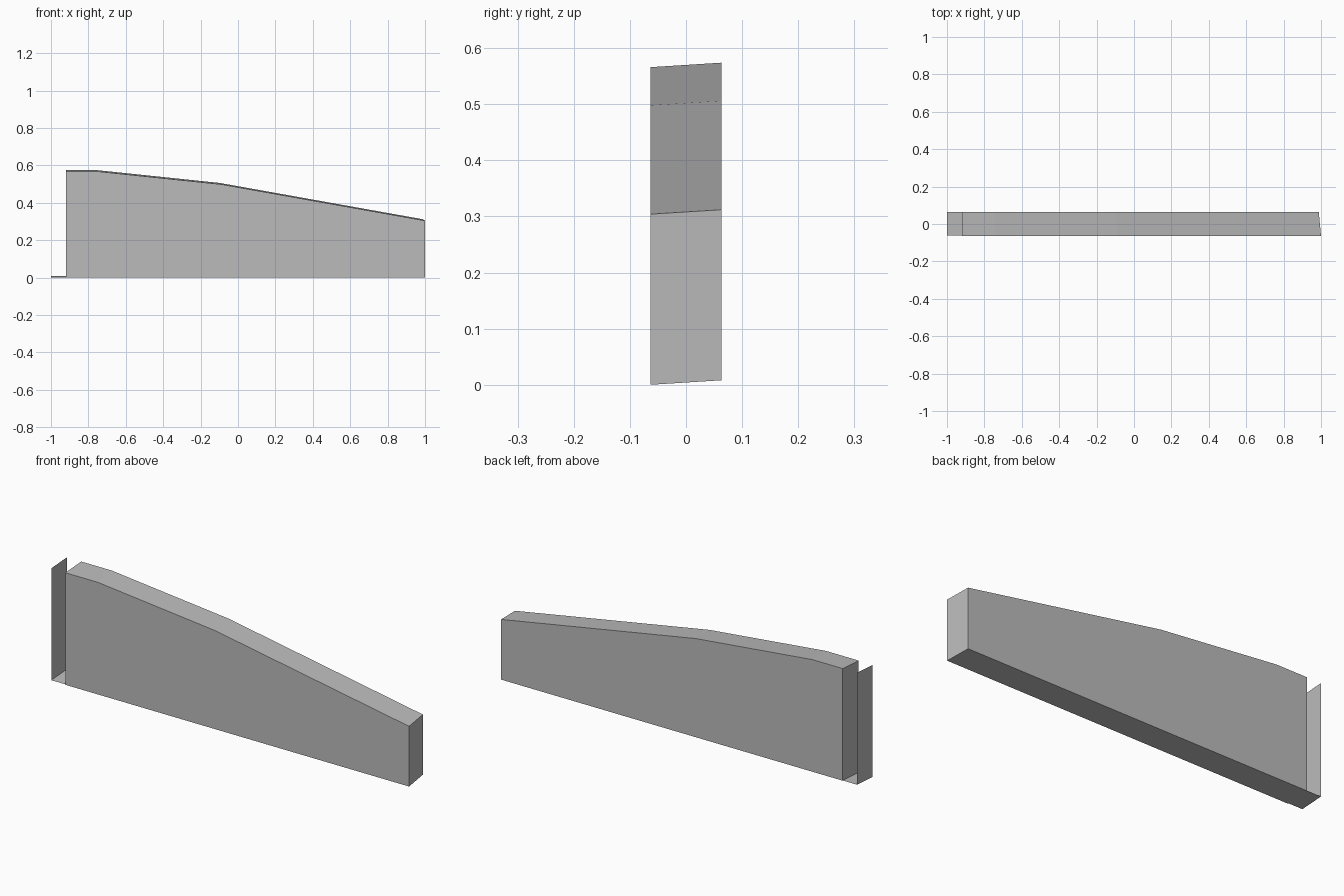
import bpy
import bmesh

cube = bpy.data.objects.get("Cube")
if cube:
    bpy.data.objects.remove(cube, do_unlink=True)

# One plain grey for every part
grey = bpy.data.materials.new("plain grey")
grey.use_nodes = True
colour = (0.5, 0.5, 0.5, 1.0)
grey.diffuse_color = colour
grey.node_tree.nodes["Principled BSDF"].inputs["Base Color"].default_value = colour

HALF = 0.0635   # half depth
RISE = 0.008    # the back sits slightly higher than the front
SKEW = 0.012    # the tapered end leans slightly inwards at the back


def sweep(name, profile, closed, front=-HALF):
    """Stretch an (x, z) outline from front to back, with caps if closed."""
    bm = bmesh.new()
    near, far = [], []
    for x, z in profile:
        lean = SKEW if x > -0.9 else 0.0
        near.append(bm.verts.new((x, front, z)))
        far.append(bm.verts.new((x - lean, HALF, z + RISE)))
    count = len(profile)
    for i in range(count if closed else count - 1):
        j = (i + 1) % count
        bm.faces.new((near[i], near[j], far[j], far[i]))
    if closed:
        bm.faces.new(near)
        bm.faces.new(far)
    bmesh.ops.recalc_face_normals(bm, faces=bm.faces)
    mesh = bpy.data.meshes.new(name)
    bm.to_mesh(mesh)
    bm.free()
    mesh.materials.append(grey)
    obj = bpy.data.objects.new(name, mesh)
    bpy.context.collection.objects.link(obj)
    return obj


# Tapered solid panel
sweep("tapered_panel", [(-0.92, 0), (1, 0), (1, 0.304), (-0.086, 0.498),
                        (-0.738, 0.566), (-0.92, 0.566)], True)

# Thin sheet: short ledge turning up into an end plate
sweep("end_flange", [(-0.92, 0.001), (-1, 0.001), (-1, 0.566)], False, -0.061)
